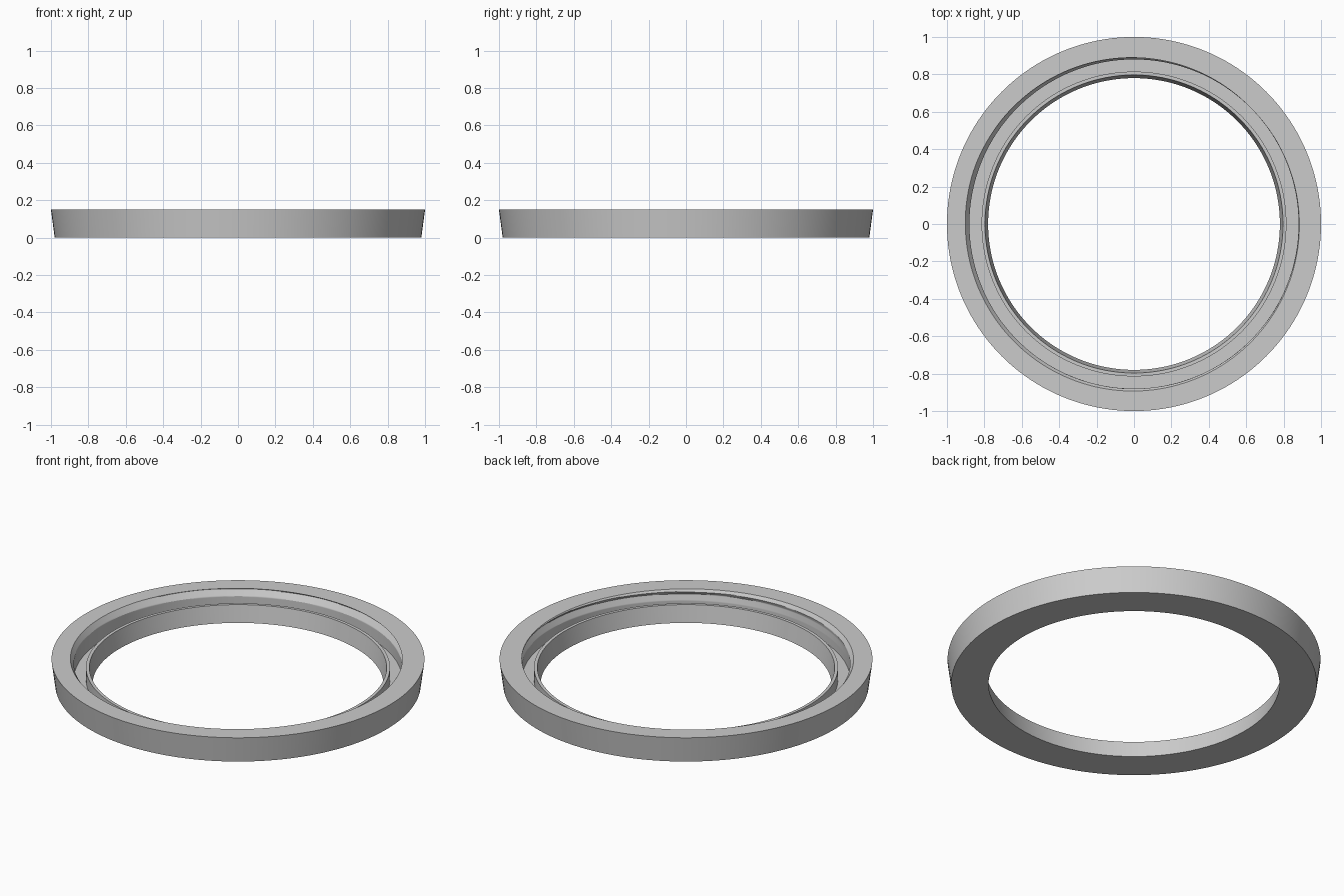
import bpy
import bmesh
import math

cube = bpy.data.objects.get("Cube")
if cube:
    bpy.data.objects.remove(cube, do_unlink=True)

SIDES = 160
TOP = 0.15
FLOOR = 0.03
PITCH = 0.05
WALL = 0.88
DEPTH = 0.024

grey = bpy.data.materials.new("plain_grey")
grey.use_nodes = True
colour = (0.6, 0.6, 0.6, 1)
grey.diffuse_color = colour
grey.node_tree.nodes["Principled BSDF"].inputs["Base Color"].default_value = colour


def thread_radius(angle, z):
    """Radius of the inner wall: a helical groove that fades out lower down."""
    climb = PITCH * ((angle - math.pi / 4) % math.tau) / math.tau
    turns = (z - 0.10 - climb) / PITCH
    part = turns % 1
    groove = part / 0.68 if part < 0.68 else (1 - part) / 0.32
    drop = (math.floor(turns) * PITCH + climb) / PITCH
    fade = min(max((drop + 0.5) * 2, 0), 1)
    return WALL + DEPTH * groove * fade


def ring(bm, radius, z):
    verts = []
    for i in range(SIDES):
        a = math.tau * i / SIDES
        r = radius(a, z) if callable(radius) else radius
        verts.append(bm.verts.new((r * math.cos(a), r * math.sin(a), z)))
    return verts


# Cross-section: outer skirt, threaded wall, channel floor, inner lip
section = [(0.78, 0), (0.98, 0), (1.0, TOP)]
ROWS = 30
section += [(thread_radius, TOP + (0.06 - TOP) * k / ROWS) for k in range(ROWS + 1)]
section += [(WALL, FLOOR), (0.815, FLOOR), (0.815, 0.10), (0.797, 0.10)]

bm = bmesh.new()
loops = [ring(bm, r, z) for r, z in section]
for low, high in zip(loops, loops[1:] + loops[:1]):
    for i in range(SIDES):
        j = (i + 1) % SIDES
        bm.faces.new((low[i], low[j], high[j], high[i]))
bmesh.ops.recalc_face_normals(bm, faces=bm.faces)

mesh = bpy.data.meshes.new("threaded_ring")
bm.to_mesh(mesh)
bm.free()
mesh.materials.append(grey)
lid_ring = bpy.data.objects.new("threaded_ring", mesh)
bpy.context.collection.objects.link(lid_ring)
bpy.ops.object.select_all(action="DESELECT")
lid_ring.select_set(True)
bpy.context.view_layer.objects.active = lid_ring
bpy.ops.object.shade_smooth_by_angle(angle=math.radians(25))
